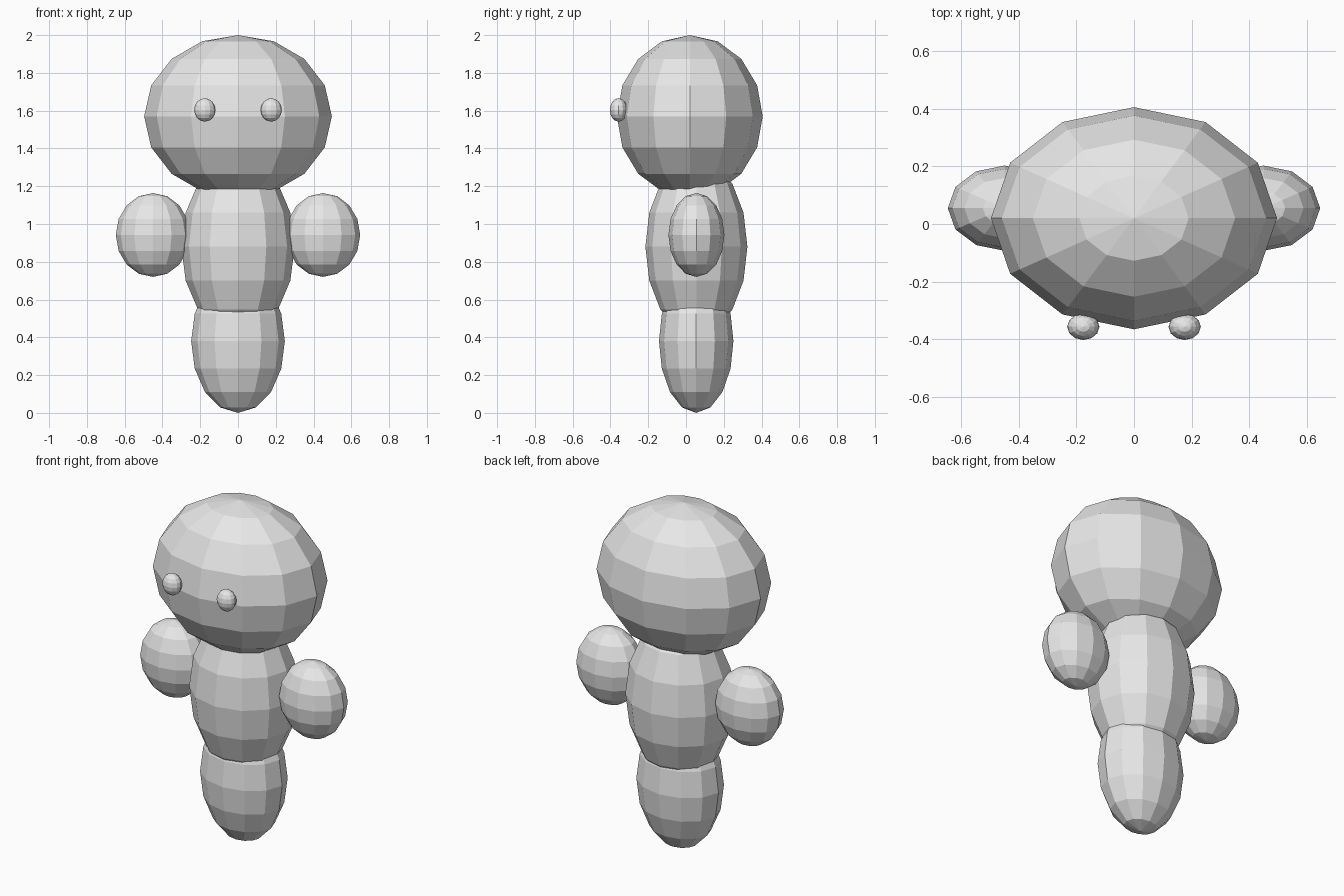
import bpy

if "Cube" in bpy.data.objects:
    bpy.data.objects.remove(bpy.data.objects["Cube"])

grey = bpy.data.materials.new("plain_grey")
grey.diffuse_color = (0.8, 0.8, 0.8, 1)
grey.use_nodes = True
grey.node_tree.nodes["Principled BSDF"].inputs["Base Color"].default_value = grey.diffuse_color


def ellipsoid(name, center, radii):
    """Faceted ball: 12 segments, 8 rings, stretched to the given radii."""
    bpy.ops.mesh.primitive_uv_sphere_add(segments=12, ring_count=8, radius=1, location=center)
    ob = bpy.context.object
    ob.name = name
    ob.scale = radii
    bpy.ops.object.transform_apply(location=False, rotation=False, scale=True)
    bpy.ops.object.shade_flat()
    ob.data.materials.append(grey)
    return ob


# Stacked core
ellipsoid("head", (0, 0.02, 1.57), (0.497, 0.386, 0.43))
ellipsoid("torso", (0, 0.055, 0.88), (0.30, 0.27, 0.47))
ellipsoid("lower_body", (0, 0.054, 0.38), (0.248, 0.197, 0.38))

# Mirrored pairs
for side, s in (("left", -1), ("right", 1)):
    ellipsoid(side + "_arm", (s * 0.45, 0.055, 0.942), (0.197, 0.148, 0.222))
    ellipsoid(side + "_eye", (s * 0.176, -0.357, 1.604), (0.056, 0.046, 0.062))
